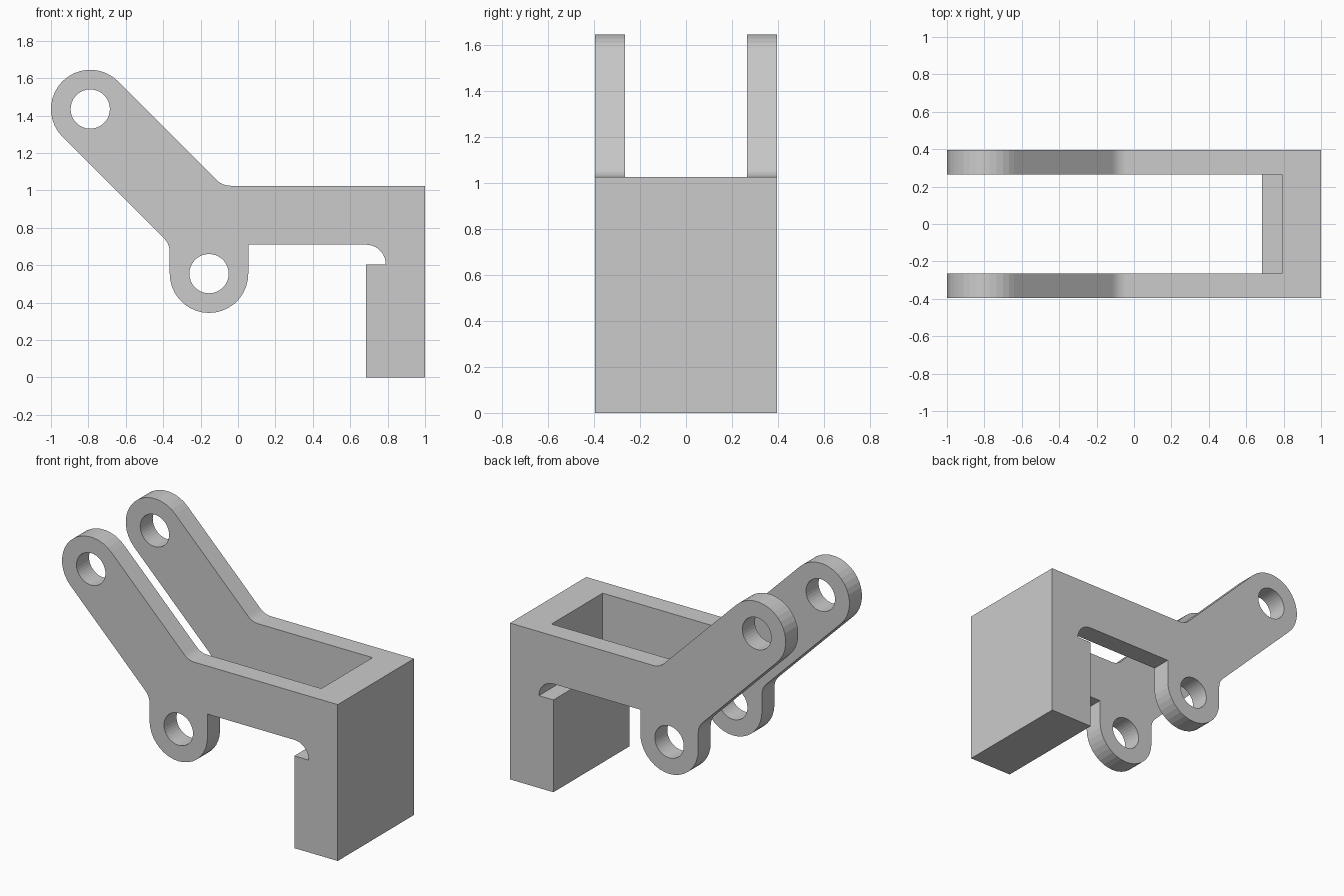
import bpy, bmesh
from math import cos, sin, radians, tan

if "Cube" in bpy.data.objects:
    bpy.data.objects.remove(bpy.data.objects["Cube"])


def arc(cx, cz, r, a0, a1, n):
    """Points along an arc, angles in degrees, both ends included."""
    return [(cx + r * cos(radians(a0 + (a1 - a0) * i / n)),
             cz + r * sin(radians(a0 + (a1 - a0) * i / n))) for i in range(n + 1)]


def prism(name, loops, half_width):
    """Extrude an outline (plus hole loops) in the XZ plane along y."""
    bm = bmesh.new()
    edges = []
    for loop in loops:
        vs = [bm.verts.new((x, -half_width, z)) for x, z in loop]
        edges += [bm.edges.new((vs[i - 1], vs[i])) for i in range(len(vs))]
    bmesh.ops.triangle_fill(bm, edges=edges, use_beauty=True, use_dissolve=False)
    ext = bmesh.ops.extrude_face_region(bm, geom=bm.faces[:], use_keep_orig=True)
    for v in ext["geom"]:
        if isinstance(v, bmesh.types.BMVert):
            v.co.y = half_width
    bmesh.ops.recalc_face_normals(bm, faces=bm.faces[:])
    mesh = bpy.data.meshes.new(name)
    bm.to_mesh(mesh)
    bm.free()
    obj = bpy.data.objects.new(name, mesh)
    bpy.context.collection.objects.link(obj)
    return obj


TOP_EYE, LOW_EYE = (-0.79, 1.435), (-0.155, 0.555)
R, HOLE, FILLET = 0.21, 0.105, 0.105
t = FILLET * tan(radians(22.5))
off = R * 2 ** 0.5
top_corner = TOP_EYE[0] + TOP_EYE[1] + off - 1.025         # arm meets top edge
low_corner = TOP_EYE[0] + TOP_EYE[1] - off + 0.365         # arm meets lower lug

# Side outline: rounded arm, lower lug, undercut and hanging block
outline = (
    arc(*TOP_EYE, R, 45, 225, 18)
    + arc(-0.365 - FILLET, low_corner - t, FILLET, 45, 0, 6)
    + arc(*LOW_EYE, R, 180, 360, 18)
    + [(0.055, 0.71)]
    + arc(0.685, 0.605, 0.105, 90, 0, 9)[:-1]
    + [(0.79, 0.605), (0.685, 0.605), (0.685, 0), (1, 0), (1, 1.025)]
    + arc(top_corner + t, 1.025 + FILLET, FILLET, 270, 225, 6)
)
holes = [arc(*c, HOLE, 0, 350, 35) for c in (TOP_EYE, LOW_EYE)]
bracket = prism("bracket", [outline] + holes, 0.395)

# Slot that separates the two side plates
slot = prism("slot_cutter", [[(-2, 0.1), (0.4, 0.1), (0.4, 0.605),
                              (0.79, 0.605), (0.79, 2), (-2, 2)]], 0.265)
slot.hide_render = True
mod = bracket.modifiers.new("slot", 'BOOLEAN')
mod.operation = 'DIFFERENCE'
mod.solver = 'EXACT'
mod.object = slot
bpy.context.view_layer.objects.active = bracket
bpy.ops.object.modifier_apply(modifier=mod.name)
bpy.data.objects.remove(slot)
